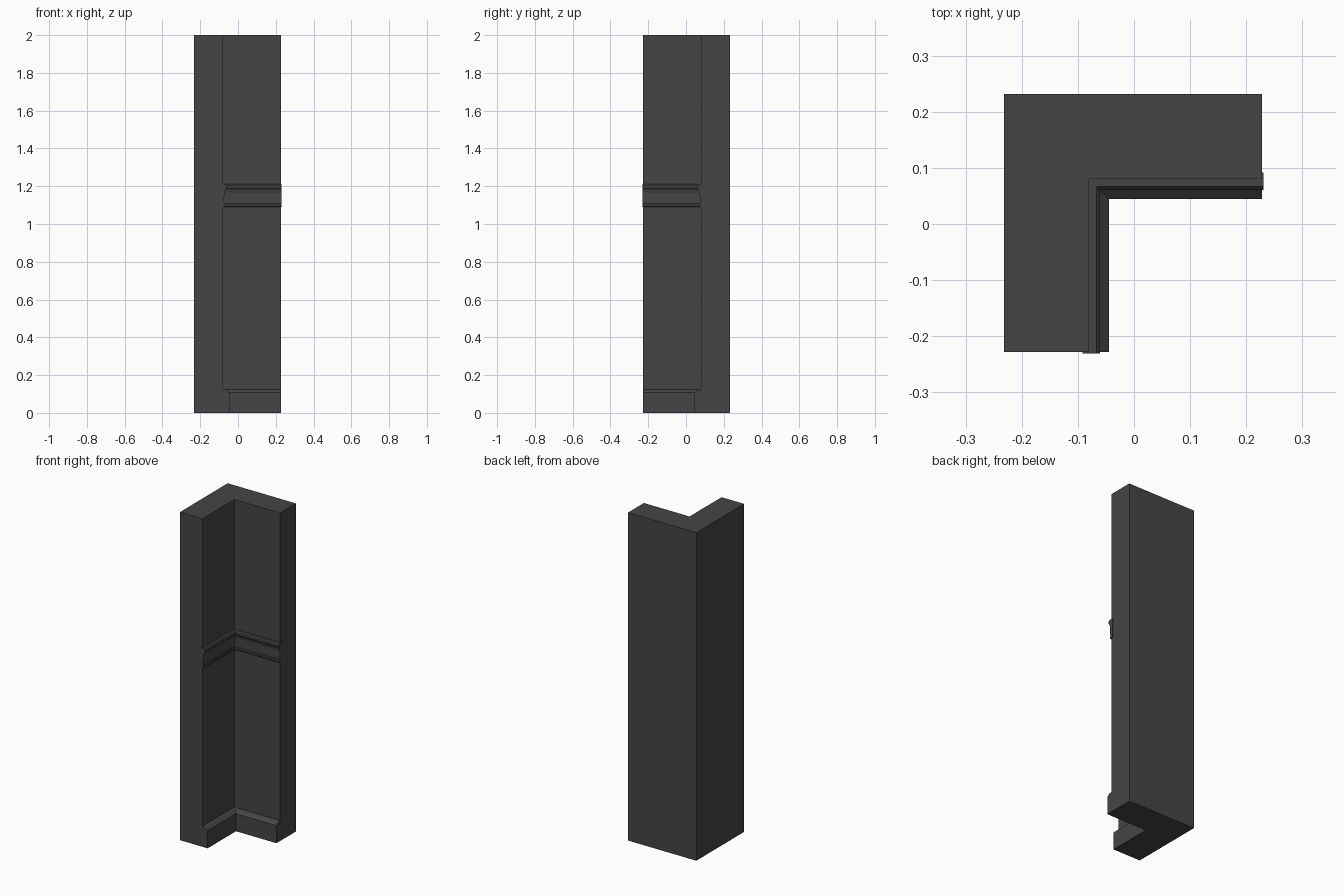
import bpy
import bmesh

if "Cube" in bpy.data.objects:
    bpy.data.objects.remove(bpy.data.objects["Cube"])

INNER = 0.08   # room-side wall faces at x = -INNER and y = INNER

mat = bpy.data.materials.new("dark_grey")
mat.diffuse_color = (0.06, 0.06, 0.06, 1)
mat.use_nodes = True
mat.node_tree.nodes["Principled BSDF"].inputs["Base Color"].default_value = mat.diffuse_color


def corner_sweep(name, profile, end):
    """Sweep a closed (depth, height) profile along the mitred L-shaped corner."""
    bm = bmesh.new()
    rings = []
    for station in range(3):
        ring = []
        for d, z in profile:
            a = INNER - d
            xy = [(end, a), (-a, a), (-a, -end)][station]
            ring.append(bm.verts.new((*xy, z)))
        rings.append(ring)
    n = len(profile)
    for r, s in zip(rings, rings[1:]):
        for i in range(n):
            j = (i + 1) % n
            bm.faces.new((r[i], r[j], s[j], s[i]))
    bm.faces.new(rings[0])
    bm.faces.new(rings[-1])
    bmesh.ops.recalc_face_normals(bm, faces=bm.faces)
    mesh = bpy.data.meshes.new(name)
    bm.to_mesh(mesh)
    bm.free()
    mesh.materials.append(mat)
    obj = bpy.data.objects.new(name, mesh)
    bpy.context.collection.objects.link(obj)
    return obj


# Thick corner wall
corner_sweep("wall", [(-0.152, 0), (0, 0), (0, 2), (-0.152, 2)], 0.228)

# Skirting board with sloped top
corner_sweep("skirting_board",
             [(0, 0), (0.035, 0), (0.035, 0.107), (0.017, 0.122), (0, 0.125)], 0.228)

# Chair rail: projecting top lip, flat band, small bottom lip
corner_sweep("chair_rail",
             [(-0.012, 1.09), (0.006, 1.09), (0.009, 1.094), (0.009, 1.105),
              (0.006, 1.109), (0.008, 1.165), (0.012, 1.18), (0.019, 1.19),
              (0.019, 1.204), (0.013, 1.211), (-0.012, 1.211)], 0.231)
